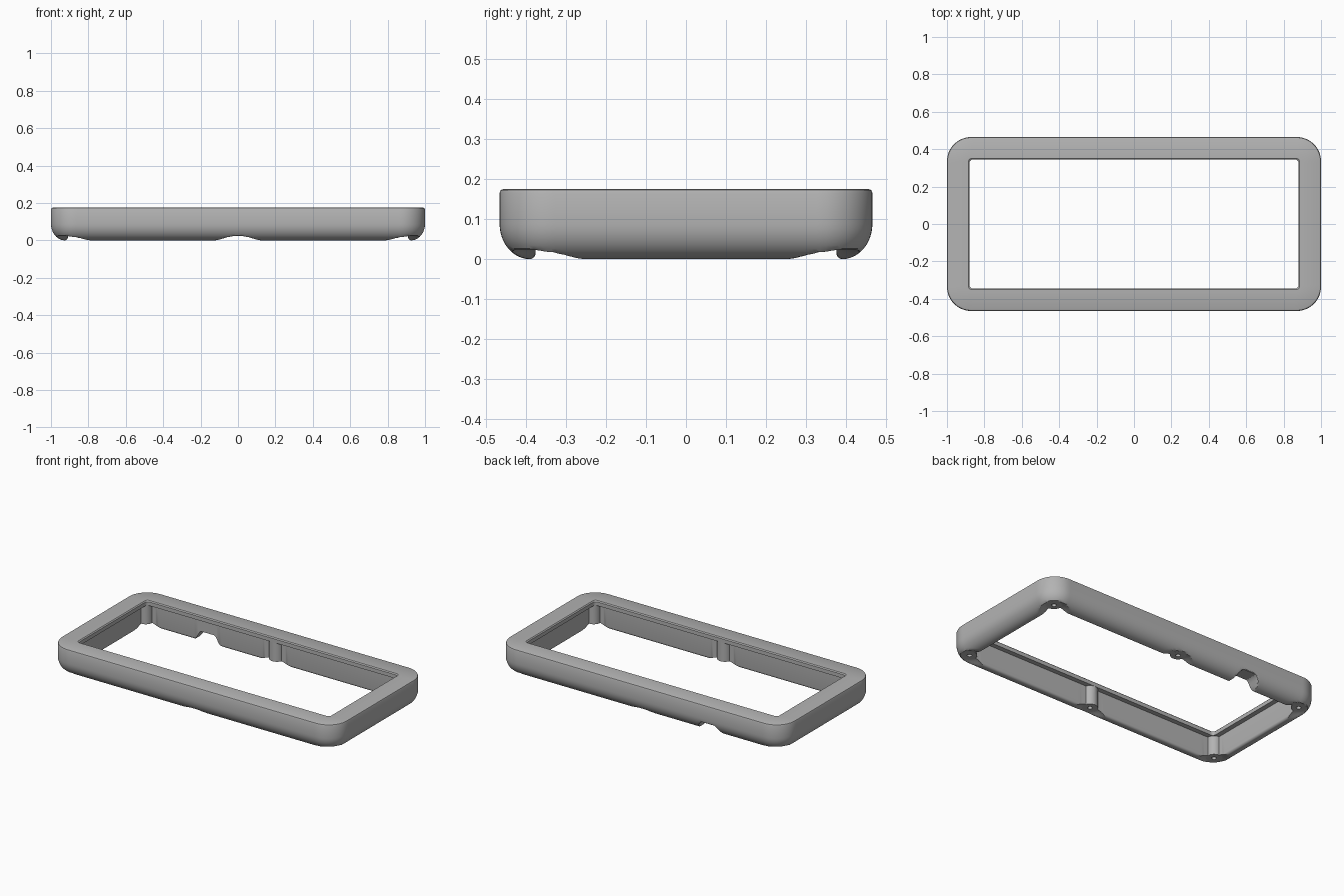
import bpy, bmesh, math

cube = bpy.data.objects.get("Cube")
if cube:
    bpy.data.objects.remove(cube, do_unlink=True)

HX, HY, HEIGHT = 1.0, 0.465, 0.175
CORNER = 0.13          # outer corner radius
WALL = 0.09            # wall thickness
LIP = 0.12             # top lip width
RELIEF = 0.025         # height of the underside at the screw posts
NOTCH_X, NOTCH_Z = -0.475, 0.062

grey = bpy.data.materials.new("warm grey plastic")
grey.use_nodes = True
colour = (0.45, 0.45, 0.45, 1)
grey.diffuse_color = colour
grey.node_tree.nodes["Principled BSDF"].inputs["Base Color"].default_value = colour

# Screw posts at the corners and in the middle of each long side
POSTS = [(x, s * y) for s in (-1, 1)
         for x, y in ((-0.91, 0.375), (0, 0.39), (0.91, 0.375))]


def ramp(distance, near, far):
    """Smooth fall from one at near to zero at far."""
    t = min(max((far - distance) / (far - near), 0), 1)
    return t * t * (3 - 2 * t)


def floor_height(x, y):
    """Lowest allowed height: reliefs at the posts and a cable notch."""
    low = max(RELIEF * ramp(math.hypot(x - px, y - py), 0.035, 0.125) for px, py in POSTS)
    if y > 0:
        low = max(low, NOTCH_Z * ramp(abs(x - NOTCH_X), 0.045, 0.095))
    return low


def rounded_rectangle(inset, arc=12, spacing=0.01):
    """Outline inset from the outer edge, with evenly divided sides."""
    r = max(CORNER - inset, 0.02)
    cx, cy = HX - inset - r, HY - inset - r
    points = []
    for k, (sx, sy) in enumerate(((1, 1), (-1, 1), (-1, -1), (1, -1))):
        for i in range(arc + 1):
            a = math.pi / 2 * (k + i / arc)
            points.append((sx * cx + r * math.cos(a), sy * cy + r * math.sin(a)))
        start = points[-1]
        side = 2 * (HX - CORNER) if k % 2 == 0 else 2 * (HY - CORNER)
        steps = round(side / spacing)
        dx, dy = ((-2 * cx, 0), (0, -2 * cy), (2 * cx, 0), (0, 2 * cy))[k]
        for i in range(1, steps):
            points.append((start[0] + dx * i / steps, start[1] + dy * i / steps))
    return points


def wall_profile():
    """Closed cross-section as (inset, height) pairs."""
    curve_w, curve_h, fillet = 0.075, 0.088, 0.015
    section = [(0.01, HEIGHT), (0.003, HEIGHT - 0.003), (0, HEIGHT - 0.01)]
    for i in range(13):
        a = math.pi / 2 * i / 12
        section.append((curve_w * (1 - math.cos(a)), curve_h * (1 - math.sin(a))))
    for i in range(1, 5):
        a = math.pi / 2 * i / 4
        section.append((WALL - fillet + fillet * math.sin(a), fillet * (1 - math.cos(a))))
    section += [(WALL, 0.145), (LIP, 0.145), (LIP, HEIGHT - 0.006), (LIP - 0.006, HEIGHT)]
    return section


def finish(bm, name):
    bmesh.ops.recalc_face_normals(bm, faces=bm.faces)
    mesh = bpy.data.meshes.new(name)
    bm.to_mesh(mesh)
    bm.free()
    mesh.materials.append(grey)
    obj = bpy.data.objects.new(name, mesh)
    bpy.context.collection.objects.link(obj)
    return obj


def cylinders(name, radius, bottom, top):
    """One upright cylinder at every post."""
    bm = bmesh.new()
    for x, y in POSTS:
        made = bmesh.ops.create_cone(bm, cap_ends=True, segments=32, radius1=radius,
                                     radius2=radius, depth=top - bottom)
        bmesh.ops.translate(bm, verts=made["verts"], vec=(x, y, (top + bottom) / 2))
    return finish(bm, name)


def combine(target, tool, operation):
    mod = target.modifiers.new(operation.lower(), "BOOLEAN")
    mod.object, mod.operation, mod.solver = tool, operation, "EXACT"
    bpy.context.view_layer.objects.active = target
    bpy.ops.object.modifier_apply(modifier=mod.name)
    bpy.data.objects.remove(tool, do_unlink=True)


# Frame: the cross-section carried around the outline, underside raised in places
bm = bmesh.new()
rings = []
for inset, z in wall_profile():
    rings.append([bm.verts.new((x, y, max(z, floor_height(x, y))))
                  for x, y in rounded_rectangle(inset)])
for a, b in zip(rings, rings[1:] + rings[:1]):
    for i in range(len(a)):
        j = (i + 1) % len(a)
        bm.faces.new((a[i], a[j], b[j], b[i]))
frame = finish(bm, "frame")

# Screw posts and their holes
combine(frame, cylinders("screw_posts", 0.045, RELIEF - 0.001, 0.155), "UNION")
combine(frame, cylinders("screw_holes", 0.014, -0.02, 0.1), "DIFFERENCE")

bpy.ops.object.select_all(action="DESELECT")
frame.select_set(True)
bpy.context.view_layer.objects.active = frame
bpy.ops.object.shade_smooth_by_angle(angle=math.radians(30))
